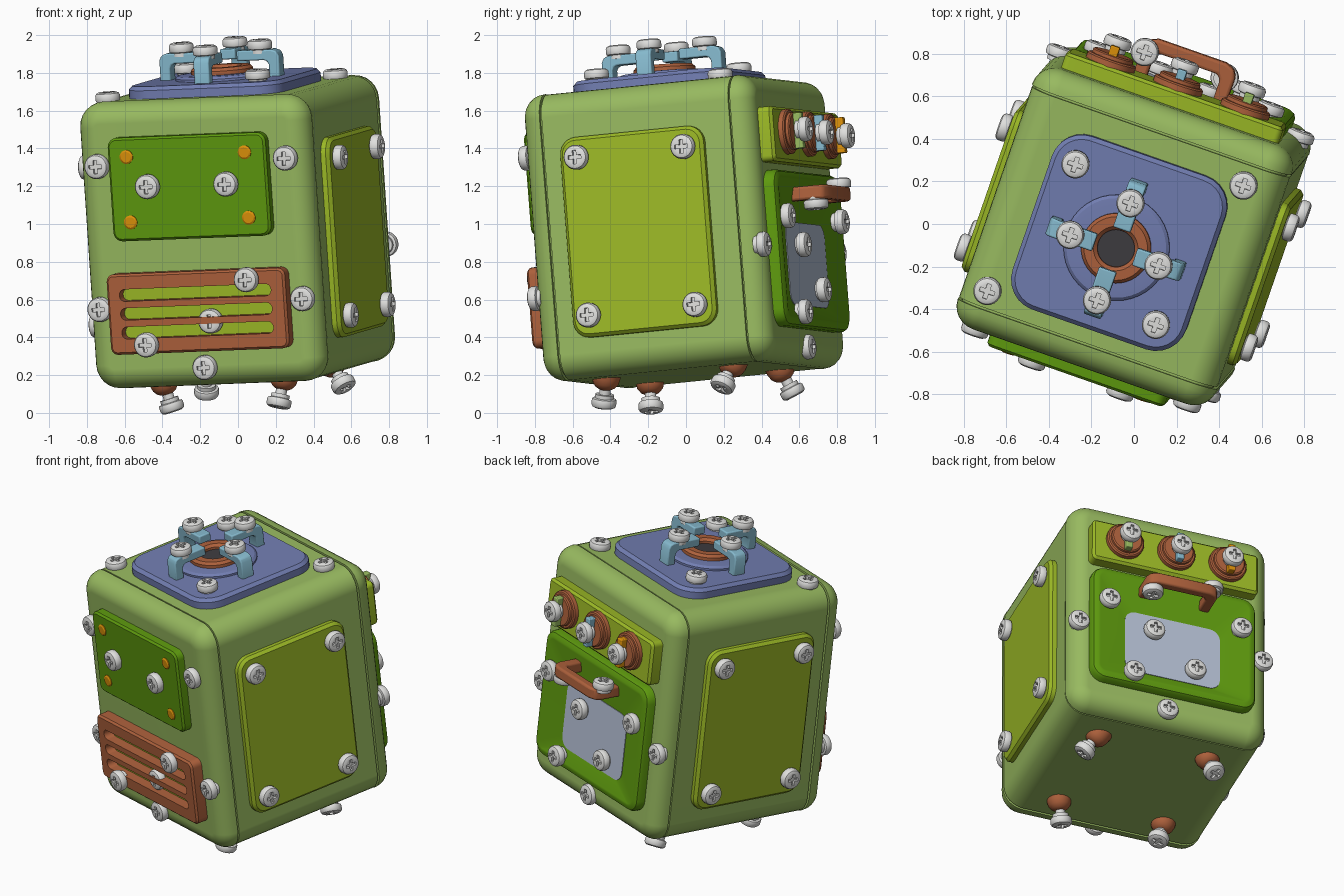
import bpy, bmesh, math
from mathutils import Matrix, Vector

if "Cube" in bpy.data.objects:
    bpy.data.objects.remove(bpy.data.objects["Cube"])

def material(name, rgb):
    m = bpy.data.materials.new(name)
    lin = [((c / 255 + .055) / 1.055) ** 2.4 if c > 10 else c / 3295 for c in rgb]
    m.diffuse_color = (*lin, 1)
    m.use_nodes = True
    m.node_tree.nodes["Principled BSDF"].inputs["Base Color"].default_value = m.diffuse_color
    return m

SAGE = material("sage green", (152, 186, 96))
LIME = material("lime", (156, 186, 38))
GREEN = material("leaf green", (94, 154, 14))
BROWN = material("copper brown", (174, 97, 60))
BLUE = material("slate blue", (114, 126, 178))
SKY = material("light blue", (134, 186, 206))
WHITE = material("screw white", (224, 224, 222))
ORANGE = material("amber", (222, 146, 10))
GLASS = material("window grey", (180, 192, 212))
DARK = material("charcoal", (62, 60, 64))

# the whole appliance is turned and leans slightly
Z = Vector((-.067, -.077, 1)).normalized()
X = Vector((.945, -.327, 0))
X = (X - Z * X.dot(Z)).normalized()
Y = Z.cross(X)
BASE = Matrix.Translation((0, 0, .97)) @ Matrix((X, Y, Z)).transposed().to_4x4()

def frame(u, v, w):
    return Matrix((u, v, w)).transposed().to_4x4()

FRONT = frame((1, 0, 0), (0, 0, 1), (0, -1, 0))
BACK = frame((-1, 0, 0), (0, 0, 1), (0, 1, 0))
RIGHT = frame((0, 1, 0), (0, 0, 1), (1, 0, 0))
LEFT = frame((0, -1, 0), (0, 0, 1), (-1, 0, 0))
TOP = Matrix.Identity(4)
BOTTOM = frame((1, 0, 0), (0, -1, 0), (0, 0, -1))
T = Matrix.Translation

def add(name, mesh, mat, m):
    if not mesh.materials:
        mesh.materials.append(mat)
    ob = bpy.data.objects.new(name, mesh)
    bpy.context.collection.objects.link(ob)
    ob.matrix_world = BASE @ m
    return ob

def skin(name, rings, mat, m, close=True):
    """Join equal rings of points into a closed solid."""
    bm = bmesh.new()
    vs = [[bm.verts.new(p) for p in r] for r in rings]
    n = len(vs[0])
    pairs = list(zip(vs, vs[1:])) + ([] if close else [(vs[-1], vs[0])])
    for a, b in pairs:
        for i in range(n):
            j = (i + 1) % n
            bm.faces.new((a[i], a[j], b[j], b[i]))
    if close:
        bm.faces.new(vs[0][::-1])
        bm.faces.new(vs[-1])
    bmesh.ops.recalc_face_normals(bm, faces=bm.faces)
    me = bpy.data.meshes.new(name)
    bm.to_mesh(me)
    bm.free()
    return add(name, me, mat, m)

def plate(name, m, u0, u1, v0, v1, steps, r, mat):
    """Rounded rectangle lofted through (height, inset) steps; inset may be (side, low, high)."""
    rings = []
    for w, s in steps:
        uneven = isinstance(s, tuple)
        side, low, high = s if uneven else (s, s, s)
        q = .07 if uneven else max(r - s, .015)
        ring = []
        for k, (cx, cy) in enumerate(((u1, v1), (u0, v1), (u0, v0), (u1, v0))):
            sx, sy = (1, -1, -1, 1)[k], (1, 1, -1, -1)[k]
            sv = high if sy > 0 else low
            for i in range(7):
                a = math.pi / 2 * (k + i / 6)
                ring.append((cx - sx * (side + q) + q * math.cos(a),
                             cy - sy * (sv + q) + q * math.sin(a), w))
        rings.append(ring)
    return skin(name, rings, mat, m)

def lathe(name, m, profile, mat, n=32, ring=False):
    rings = [[(r * math.cos(2 * math.pi * i / n), r * math.sin(2 * math.pi * i / n), z)
              for i in range(n)] for r, z in profile]
    return skin(name, rings, mat, m, not ring)

def prism(name, m, pts, h, mat, bevel):
    ob = skin(name, [[(x, y, -h) for x, y in pts], [(x, y, h) for x, y in pts]], mat, m)
    b = ob.modifiers.new("soft edges", 'BEVEL')
    b.width, b.segments = bevel, 3
    return ob

def box(x, y):
    return [(-x, -y), (x, -y), (x, y), (-x, y)]

def cut(ob, cutters):
    """Subtract the cutters, then remove them."""
    for c in cutters:
        c.hide_render = True
        md = ob.modifiers.new("cut", 'BOOLEAN')
        md.object, md.operation, md.solver = c, 'DIFFERENCE', 'EXACT'
    bpy.context.view_layer.update()
    me = bpy.data.meshes.new_from_object(ob.evaluated_get(bpy.context.evaluated_depsgraph_get()))
    ob.modifiers.clear()
    ob.data = me
    for c in cutters:
        bpy.data.objects.remove(c)

# body: front and back caps with rounded rims, thin grooves and a flush middle
R = .11
fillet = [(R * (1 - math.cos(a)), R * (1 - math.sin(a))) for a in [math.radians(15 * i) for i in range(7)]]
half = [(-d, s) for d, s in fillet] + [(-.113, 0), (-.113, .02), (-.124, .02), (-.124, .003)]
steps = [(-.637 - w, s) for w, s in half] + [(.66 + w, s) for w, s in reversed(half)]
body = plate("body", FRONT, -.645, .648, -.772, .753, steps, .13, SAGE)
body.modifiers.new("flat faces", 'WEIGHTED_NORMAL').keep_sharp = True

def soft(w0, w1, b=.012):
    return [(w0, 0), (w1 - b, 0), (w1, b)]

# front plate with amber studs, and the vent
plate("front_plate", FRONT, -.45, .435, .02, .57, soft(.63, .72), .05, GREEN)
for u in (-.345, .318):
    for v in (.12, .468):
        lathe("plate_stud", FRONT @ T((u, v, .71)), [(.037, 0), (.037, .014), (.028, .02)], ORANGE, 20)
vent = plate("vent_grille", FRONT, -.5, .5, -.58, -.152, soft(.63, .738), .04, BROWN)
cut(vent, [plate("slot_cutter", FRONT, -.43, .42, v - .032, v + .032, [(.6, 0), (.8, 0)], .03, DARK)
           for v in (-.265, -.365, -.465)])
plate("vent_backing", FRONT, -.47, .47, -.53, -.2, [(.64, 0), (.675, 0)], .03, LIME)

# side panels
plate("right_panel", RIGHT, -.438, .368, -.565, .5, soft(.6, .69, .018), .09, LIME)
plate("left_panel", LEFT, -.368, .438, -.565, .5, soft(.6, .685, .018), .09, LIME)

# top plate and burner
plate("top_plate", TOP, -.44, .425, -.465, .4, soft(.71, .815, .02), .15, BLUE)
C = T((-.01, -.055, .012))
lathe("burner_base", C, [(.25, .79), (.25, .815), (.235, .827), (.2, .83)], BLUE, 40)
lathe("burner_ring", C, [(.165, .80), (.165, .85), (.15, .866), (.105, .866), (.088, .85), (.088, .80)],
      BROWN, 40, True)
lathe("burner_hole", C, [(.095, .81), (.095, .835)], DARK)
arm = [(.335, .79), (.335, .91), (.322, .935), (.295, .945), (.1, .945), (.1, .89),
       (.25, .89), (.268, .883), (.277, .865), (.277, .79)]
for k in range(4):
    prism("pot_support", C @ Matrix.Rotation(k * math.pi / 2, 4, 'Z') @ FRONT, arm, .043, SKY, .008)

# back: control panel and knobs
plate("control_panel", BACK, -.54, .545, .28, .572, soft(.61, .715, .015), .03, LIME)
for u, mat in ((-.335, SAGE), (0, SKY), (.335, ORANGE)):
    m = BACK @ T((u, .44, 0))
    lathe("knob", m, [(.12, .70), (.12, .74), (.112, .747), (.1, .748), (.1, .764), (.092, .77)], BROWN)
    prism("knob_grip", m @ T((0, 0, .785)), box(.022, .095), .028, mat, .006)

# back: oven door with frame sloping down to the window, and the handle
plate("oven_door", BACK, -.535, .535, -.592, .24,
      [(.61, 0), (.675, 0), (.693, .01), (.704, .035), (.704, .05), (.66, (.22, .115, .265))], .09, GREEN)
plate("door_window", BACK, -.31, .31, -.472, -.03, [(.655, 0), (.664, 0)], .07, GLASS)
h = [(-.23, .67), (-.165, .67), (-.165, .79), (-.145, .812)]
o = [(-.17, .875), (-.215, .855), (-.23, .82)]
prism("door_handle", T((0, 0, .115)), h + [(-x, y) for x, y in h[::-1]][:2] + [(.165, .67), (.23, .67)]
      + [(-x, y) for x, y in o[::-1]] + o, .037, BROWN, .014)

# one cross-head screw, shared by all copies
screw = lathe("screw", TOP, [(.05, -.02), (.05, 0), (.063, .004), (.066, .012), (.066, .036), (.06, .047), (.048, .053)],
              WHITE, 28)
s, c = .036, .01
cross = [(-s, -c), (-c, -c), (-c, -s), (c, -s), (c, -c), (s, -c), (s, c), (c, c), (c, s), (-c, s), (-c, c), (-s, c)]
cut(screw, [skin("cross_cutter", [[(x, y, .036) for x, y in cross], [(x, y, .1) for x, y in cross]], WHITE, TOP)])
screw_mesh = screw.data
bpy.data.objects.remove(screw)

def screws(m, spots):
    for u, v, w in spots:
        add("screw", screw_mesh, WHITE, m @ T((u, v, w)))

screws(FRONT, [(-.528, .42, .655), (.53, .425, .655), (-.23, .308, .72), (.21, .305, .72), (-.568, -.34, .645),
               (.573, -.325, .65), (.295, -.205, .738), (-.288, -.53, .738), (.06, -.422, .68), (0, -.67, .65)])
for v in (.39, -.45):
    screws(RIGHT, [(-.335, v, .692), (.265, v, .692)])
    screws(LEFT, [(.335, v, .685), (-.265, v, .685)])
screws(TOP, [(-.32, .255, .822), (.285, -.335, .822), (.457, .415, .745), (-.52, -.455, .742),
             (.21, -.055, .957), (-.23, -.055, .957), (-.01, .18, .957), (-.01, -.305, .957), (-.21, .8, .152)])
screws(BACK, [(.335, .435, .8), (0, .44, .8), (-.335, .445, .8), (-.6, -.16, .61), (.6, -.16, .61),
              (-.43, -.01, .7), (.43, -.01, .7), (-.13, -.15, .672), (.14, -.38, .672), (-.27, -.515, .7),
              (-.02, -.685, .615)])
screws(BOTTOM, [(.18, -.8, -.078)])

# feet: copper domes with splayed screws
for x, y, d in ((.345, -.385, (-.2, -.25, -1)), (-.345, -.385, (.25, .05, -1)),
                (.345, .335, (.55, -.3, -.85)), (-.345, .335, (-.2, .4, -1))):
    m = T((x, y, -.735)) @ Vector(d).to_track_quat('Z', 'Y').to_matrix().to_4x4()
    lathe("foot", m, [(.076, -.03), (.076, .03), (.069, .06), (.052, .082), (.03, .094)], BROWN, 24)
    lathe("foot_stem", m, [(.03, .08), (.03, .145)], WHITE, 16)
    add("screw", screw_mesh, WHITE, m @ T((0, 0, .14)))

# smooth shading with sharp edges kept
bpy.ops.object.select_all(action='SELECT')
bpy.context.view_layer.objects.active = bpy.context.selected_objects[0]
bpy.ops.object.shade_smooth_by_angle(angle=math.radians(32))
